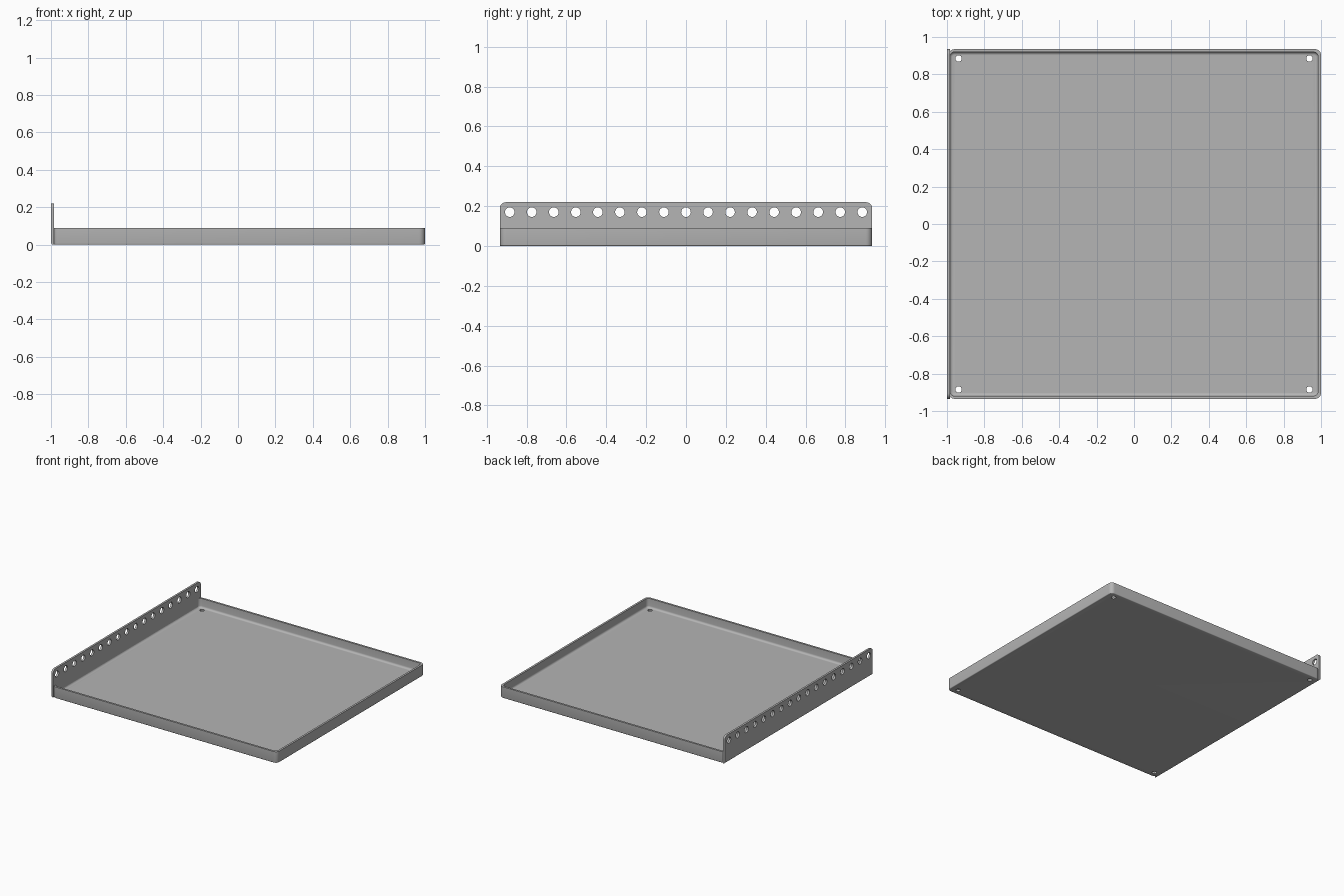
import bpy
import bmesh
from math import sin, cos, pi
from mathutils import Matrix, Vector

cube = bpy.data.objects.get("Cube")
if cube:
    bpy.data.objects.remove(cube)

SHEET = 0.016       # sheet thickness
HALF_Y = 0.935
WALL_TOP = 0.09
FLANGE_TOP = 0.22

steel = bpy.data.materials.new("grey steel")
steel.use_nodes = True
colour = (0.46, 0.46, 0.46, 1)
steel.diffuse_color = colour
steel.node_tree.nodes["Principled BSDF"].inputs["Base Color"].default_value = colour


def make_object(name, bm):
    bmesh.ops.recalc_face_normals(bm, faces=bm.faces)
    mesh = bpy.data.meshes.new(name)
    bm.to_mesh(mesh)
    bm.free()
    mesh.materials.append(steel)
    obj = bpy.data.objects.new(name, mesh)
    bpy.context.collection.objects.link(obj)
    return obj


def punch(obj, centres, radius, axis):
    """Cut round holes through obj along the given axis."""
    bm = bmesh.new()
    turn = Vector((0, 0, 1)).rotation_difference(axis).to_matrix().to_4x4()
    for c in centres:
        bmesh.ops.create_cone(bm, cap_ends=True, segments=24, radius1=radius,
                              radius2=radius, depth=0.1,
                              matrix=Matrix.Translation(c) @ turn)
    cutter = make_object("hole_cutter", bm)
    cutter.hide_render = True
    mod = obj.modifiers.new("holes", 'BOOLEAN')
    mod.operation = 'DIFFERENCE'
    mod.solver = 'EXACT'
    mod.object = cutter
    bpy.ops.object.select_all(action='DESELECT')
    bpy.context.view_layer.objects.active = obj
    obj.select_set(True)
    bpy.ops.object.modifier_apply(modifier=mod.name)
    bpy.data.objects.remove(cutter)
    bpy.ops.object.shade_smooth_by_angle(angle=0.6)


def rounded_ring(bm, left, right, half_y, radius, z, steps=6):
    """Ring of vertices around a rounded rectangle."""
    ring = []
    corners = [(right, half_y), (left, half_y), (left, -half_y), (right, -half_y)]
    for i, (x, y) in enumerate(corners):
        cx = x - radius if x > 0 else x + radius
        cy = y - radius if y > 0 else y + radius
        for s in range(steps + 1):
            a = pi / 2 * (i + s / steps)
            ring.append(bm.verts.new((cx + radius * cos(a), cy + radius * sin(a), z)))
    return ring


# Shallow tray: outer wall up, over the rim, down the inner wall to the floor
bm = bmesh.new()
rings = []
outer_bend, inner_bend, corner = 0.006, 0.016, 0.032
for s in range(4):
    a = pi / 2 * s / 3
    d = outer_bend * (1 - sin(a))
    rings.append(rounded_ring(bm, -0.99 + d, 1 - d, HALF_Y - d, corner - d,
                              outer_bend * (1 - cos(a))))
rings.append(rounded_ring(bm, -0.99, 1, HALF_Y, corner, WALL_TOP))
inner_left, inner_right = -0.985, 1 - SHEET
inner_y, inner_corner = HALF_Y - SHEET, corner - SHEET / 2
rings.append(rounded_ring(bm, inner_left, inner_right, inner_y, inner_corner, WALL_TOP))
for s in range(6):
    a = pi / 2 * s / 5
    d = inner_bend * (1 - cos(a))
    rings.append(rounded_ring(bm, inner_left + d, inner_right - d, inner_y - d,
                              inner_corner - d, SHEET + inner_bend * (1 - sin(a))))
for low, high in zip(rings, rings[1:]):
    for i in range(len(low)):
        j = (i + 1) % len(low)
        bm.faces.new((low[i], low[j], high[j], high[i]))
bm.faces.new(rings[0])
bm.faces.new(rings[-1])
tray = make_object("tray", bm)
punch(tray, [Vector((x, y, 0)) for x in (-0.938, 0.938) for y in (-0.885, 0.885)],
      0.017, Vector((0, 0, 1)))

# Tall mounting flange with rounded top corners and a bent lower edge
bm = bmesh.new()
bmesh.ops.create_cube(bm, size=1, matrix=Matrix.Translation((-1 + SHEET / 2, 0, FLANGE_TOP / 2))
                      @ Matrix.Diagonal((SHEET, 2 * HALF_Y, FLANGE_TOP, 1)))


def edges_where(test):
    return [e for e in bm.edges if all(test(v.co) for v in e.verts)]


top_corners = [e for e in edges_where(lambda c: c.z > 0.1)
               if abs(e.verts[0].co.x - e.verts[1].co.x) > SHEET / 2]
bmesh.ops.bevel(bm, geom=top_corners, offset=0.03, segments=6, profile=0.5,
                affect='EDGES')
bottom_edge = edges_where(lambda c: c.z < 0.001 and c.x < -0.995)
bmesh.ops.bevel(bm, geom=bottom_edge, offset=0.014, segments=5, profile=0.5,
                affect='EDGES')
flange = make_object("mounting_flange", bm)
holes = 17
punch(flange, [Vector((-1 + SHEET / 2, -0.885 + 1.77 * i / (holes - 1), 0.17))
               for i in range(holes)], 0.024, Vector((1, 0, 0)))
